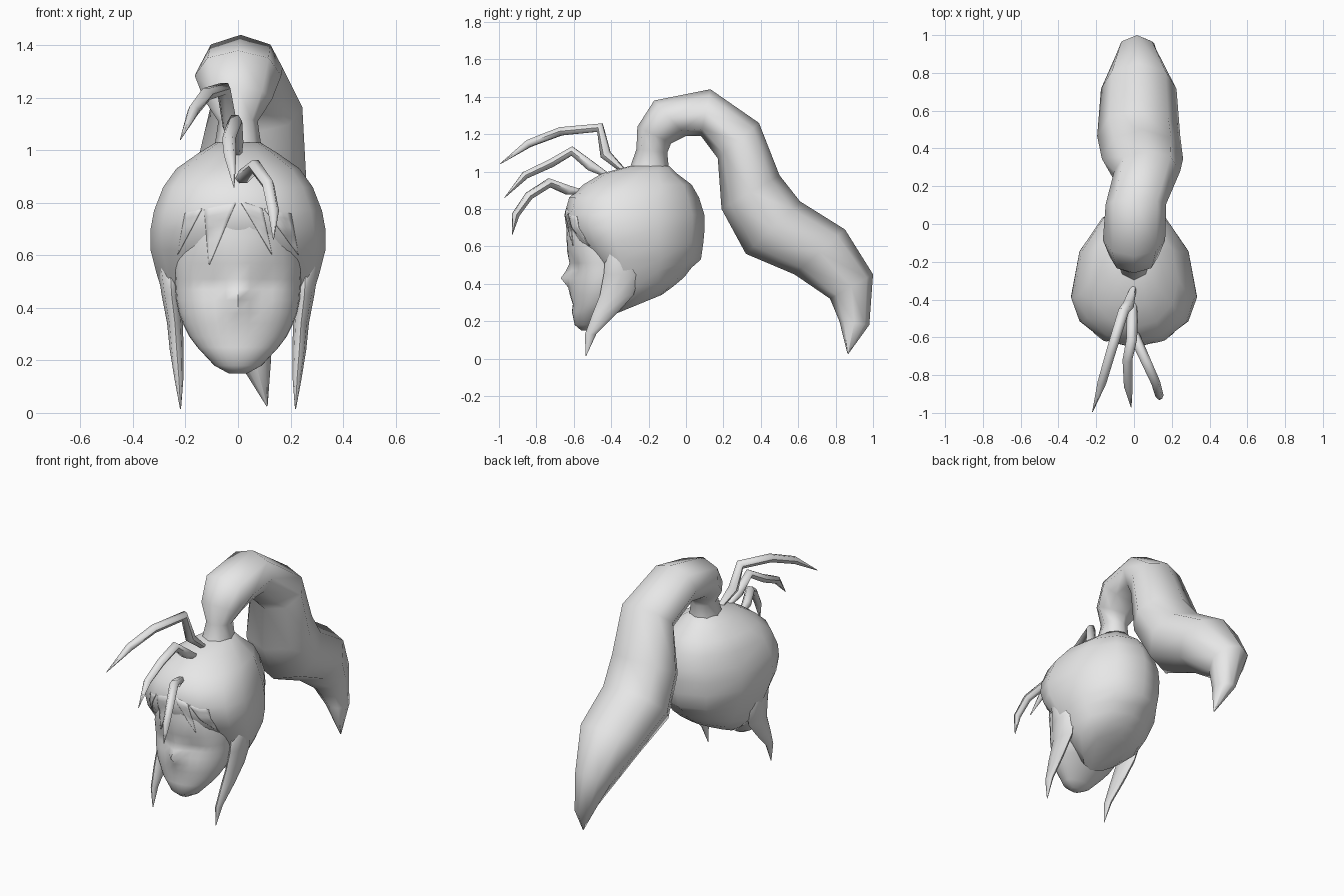
import bpy, bmesh, math
from mathutils import Vector
from mathutils.bvhtree import BVHTree

default_cube = bpy.data.objects.get("Cube")
if default_cube:
    bpy.data.objects.remove(default_cube, do_unlink=True)

# One plain clay colour for everything
clay = bpy.data.materials.new("light_grey_clay")
clay.use_nodes = True
clay.diffuse_color = (0.8, 0.8, 0.8, 1)
clay.node_tree.nodes["Principled BSDF"].inputs["Base Color"].default_value = clay.diffuse_color


def finish(name, bm, angle=60):
    """Turn a bmesh into a named, smooth shaded object."""
    bmesh.ops.recalc_face_normals(bm, faces=bm.faces)
    mesh = bpy.data.meshes.new(name)
    bm.to_mesh(mesh)
    bm.free()
    mesh.materials.append(clay)
    part = bpy.data.objects.new(name, mesh)
    bpy.context.collection.objects.link(part)
    bpy.ops.object.select_all(action="DESELECT")
    part.select_set(True)
    bpy.context.view_layer.objects.active = part
    bpy.ops.object.shade_smooth_by_angle(angle=math.radians(angle))
    return part


def loft(name, rings):
    """Skin a list of equal-length rings and cap both ends."""
    bm = bmesh.new()
    loops = [[bm.verts.new(point) for point in ring] for ring in rings]
    count = len(loops[0])
    for low, high in zip(loops, loops[1:]):
        for i in range(count):
            j = (i + 1) % count
            bm.faces.new((low[i], low[j], high[j], high[i]))
    bm.faces.new(loops[0])
    bm.faces.new(loops[-1])
    return finish(name, bm)


def oval(centre, across, along, count):
    """Ring spanned by two half-axis vectors."""
    turns = [math.tau * i / count for i in range(count)]
    return [centre + across * math.cos(a) + along * math.sin(a) for a in turns]


def egg_ring(z, half_width, front, back, widest, count, tilt=0):
    """Egg-shaped ring, widest at the given depth, optionally rising to the back."""
    ring = []
    for i in range(count):
        a = math.tau * i / count
        reach = back - widest if math.sin(a) > 0 else widest - front
        offset = reach * math.sin(a)
        ring.append(Vector((half_width * math.cos(a), widest + offset, z + tilt * offset)))
    return ring


# Hair cap from the cut neck up: height, half width, front, back, widest depth, tilt
hair_levels = [
    (0.285, 0.13, -0.4, -0.13, -0.265, 0.41),
    (0.33, 0.2, -0.42, -0.07, -0.25, 0.3),
    (0.38, 0.25, -0.43, -0.01, -0.28, 0.2),
    (0.45, 0.285, -0.46, 0.03, -0.33, 0.1),
    (0.53, 0.31, -0.52, 0.08, -0.35, 0),
    (0.62, 0.333, -0.595, 0.093, -0.38, 0),
    (0.7, 0.333, -0.64, 0.1, -0.39, 0),
    (0.77, 0.32, -0.65, 0.098, -0.39, 0),
    (0.86, 0.285, -0.625, 0.07, -0.37, 0),
    (0.93, 0.235, -0.55, 0.03, -0.3, 0),
    (0.99, 0.15, -0.45, -0.05, -0.25, 0),
    (1.03, 0.085, -0.3, -0.09, -0.2, 0),
]
hair_cap = loft("hair_cap", [egg_ring(*row[:5], count=12, tilt=row[5]) for row in hair_levels])

# Face, from chin to forehead
face_levels = [
    (0.15, 0.035, -0.56, -0.51, -0.53),
    (0.18, 0.09, -0.595, -0.47, -0.52),
    (0.25, 0.155, -0.61, -0.38, -0.5),
    (0.29, 0.185, -0.605, -0.33, -0.48),
    (0.34, 0.21, -0.62, -0.25, -0.46),
    (0.38, 0.225, -0.615, -0.25, -0.45),
    (0.43, 0.235, -0.62, -0.25, -0.44),
    (0.47, 0.238, -0.62, -0.25, -0.43),
    (0.51, 0.24, -0.622, -0.25, -0.43),
    (0.57, 0.245, -0.635, -0.25, -0.42),
    (0.67, 0.235, -0.64, -0.25, -0.41),
    (0.78, 0.2, -0.63, -0.25, -0.4),
]


def bump(value, middle, spread):
    return math.exp(-((value - middle) / spread) ** 2)


def sculpt(point):
    """Push out the nose and press in the eye sockets."""
    if point.y < -0.5:
        nose = 0.05 * bump(point.x, 0, 0.035) * bump(point.z, 0.43, 0.045)
        sockets = 0.025 * bump(abs(point.x), 0.1, 0.06) * bump(point.z, 0.49, 0.04)
        point.y += sockets - nose
    return point


face = loft("face", [[sculpt(p) for p in egg_ring(*row, count=32)] for row in face_levels])

# Side locks: height, front, back, inner and outer distance from the middle
lock_levels = [
    (0.015, -0.537, -0.533, 0.217, 0.221),
    (0.13, -0.54, -0.48, 0.208, 0.242),
    (0.24, -0.5, -0.37, 0.207, 0.26),
    (0.34, -0.46, -0.28, 0.21, 0.27),
    (0.45, -0.44, -0.25, 0.215, 0.291),
    (0.56, -0.43, -0.28, 0.21, 0.308),
    (0.65, -0.4, -0.32, 0.21, 0.28),
]
for side, label in ((1, "left"), (-1, "right")):
    rings = []
    for z, front, back, inner, outer in lock_levels:
        middle = Vector((side * (inner + outer) / 2, (front + back) / 2, z))
        rings.append(oval(middle, Vector(((outer - inner) / 2, 0, 0)),
                          Vector((0, (back - front) / 2, 0)), 8))
    loft(label + "_side_lock", rings)

# Ponytail: outer edge (y, z), inner edge (y, z), sideways shift, half width
tail_sections = [
    (-0.3, 1.02, -0.09, 1.0, 0, 0.09),
    (-0.265, 1.12, -0.1, 1.1, 0, 0.075),
    (-0.26, 1.24, -0.08, 1.15, 0, 0.13),
    (-0.17, 1.38, 0.0, 1.19, 0, 0.165),
    (0.13, 1.44, 0.08, 1.19, 0.01, 0.16),
    (0.39, 1.26, 0.17, 1.07, 0.07, 0.175),
    (0.5, 0.98, 0.19, 0.8, 0.045, 0.215),
    (0.61, 0.84, 0.32, 0.56, 0.025, 0.22),
    (0.85, 0.69, 0.58, 0.45, 0.025, 0.2),
    (1.0, 0.45, 0.77, 0.32, 0.015, 0.115),
    (0.98, 0.18, 0.82, 0.2, 0.065, 0.06),
    (0.868, 0.025, 0.862, 0.03, 0.11, 0.003),
]
rings = []
for outer_y, outer_z, inner_y, inner_z, shift, half_width in tail_sections:
    outer = Vector((shift, outer_y, outer_z))
    inner = Vector((shift, inner_y, inner_z))
    rings.append(oval((outer + inner) / 2, Vector((half_width, 0, 0)), (outer - inner) / 2, 8))
loft("ponytail", rings)


# Loose strands arching forward from the crown
def strand(name, path, thickness):
    points = [Vector(p) for p in path]
    last = len(points) - 1
    rings = []
    for i, point in enumerate(points):
        tangent = points[min(i + 1, last)] - points[max(i - 1, 0)]
        turn = tangent.to_track_quat("Z", "Y")
        size = thickness * (0.5 if i == 0 else 0.06 if i == last else 1.1 - 0.4 * i / last)
        rings.append(oval(point, turn @ Vector((size, 0, 0)), turn @ Vector((0, size, 0)), 6))
    loft(name, rings)


strand("right_strand", [(0, -0.33, 1.0), (-0.03, -0.43, 1.09), (-0.055, -0.46, 1.235),
                        (-0.12, -0.67, 1.215), (-0.17, -0.84, 1.15), (-0.22, -0.995, 1.04)], 0.03)
strand("middle_strand", [(0, -0.42, 0.98), (-0.01, -0.51, 1.03), (-0.012, -0.61, 1.11),
                         (-0.035, -0.72, 1.045), (-0.03, -0.86, 0.98), (-0.015, -0.97, 0.86)], 0.03)
strand("left_strand", [(0, -0.55, 0.89), (0.02, -0.63, 0.9), (0.065, -0.73, 0.94),
                       (0.115, -0.84, 0.87), (0.135, -0.91, 0.77), (0.135, -0.93, 0.66)], 0.028)

# Fringe: thin pointed plates laid over the forehead, roots tucked into the hair
graph = bpy.context.evaluated_depsgraph_get()
skins = [BVHTree.FromObject(part, graph) for part in (face, hair_cap)]


def on_forehead(x, z, lift):
    hits = [tree.ray_cast(Vector((x, -2, z)), Vector((0, 1, 0)))[0] for tree in skins]
    return Vector((x, min(hit.y for hit in hits if hit) - lift, z))


def fringe(name, left, right, tip, steps=10, columns=6):
    bm = bmesh.new()
    rows = []
    for i in range(steps + 1):
        t = 0.98 * i / steps
        a, b = (Vector(corner).lerp(Vector(tip), t) for corner in (left, right))
        spots = [a.lerp(b, j / columns) for j in range(columns + 1)]
        lift = 0.002 if i else -0.01
        rows.append([bm.verts.new(on_forehead(s.x, s.y, lift)) for s in spots])
    for upper, lower in zip(rows, rows[1:]):
        for j in range(columns):
            bm.faces.new((upper[j], upper[j + 1], lower[j + 1], lower[j]))
    plate = finish(name, bm)
    solid = plate.modifiers.new("thickness", "SOLIDIFY")
    solid.thickness = 0.004
    solid.offset = 0


fringe("fringe_right", (-0.13, 0.79), (0.0, 0.82), (-0.11, 0.56))
fringe("fringe_left", (0.0, 0.82), (0.09, 0.79), (0.13, 0.6))
fringe("fringe_outer_right", (-0.2, 0.77), (-0.13, 0.79), (-0.23, 0.6))
fringe("fringe_outer_left", (0.09, 0.79), (0.2, 0.77), (0.23, 0.6))
